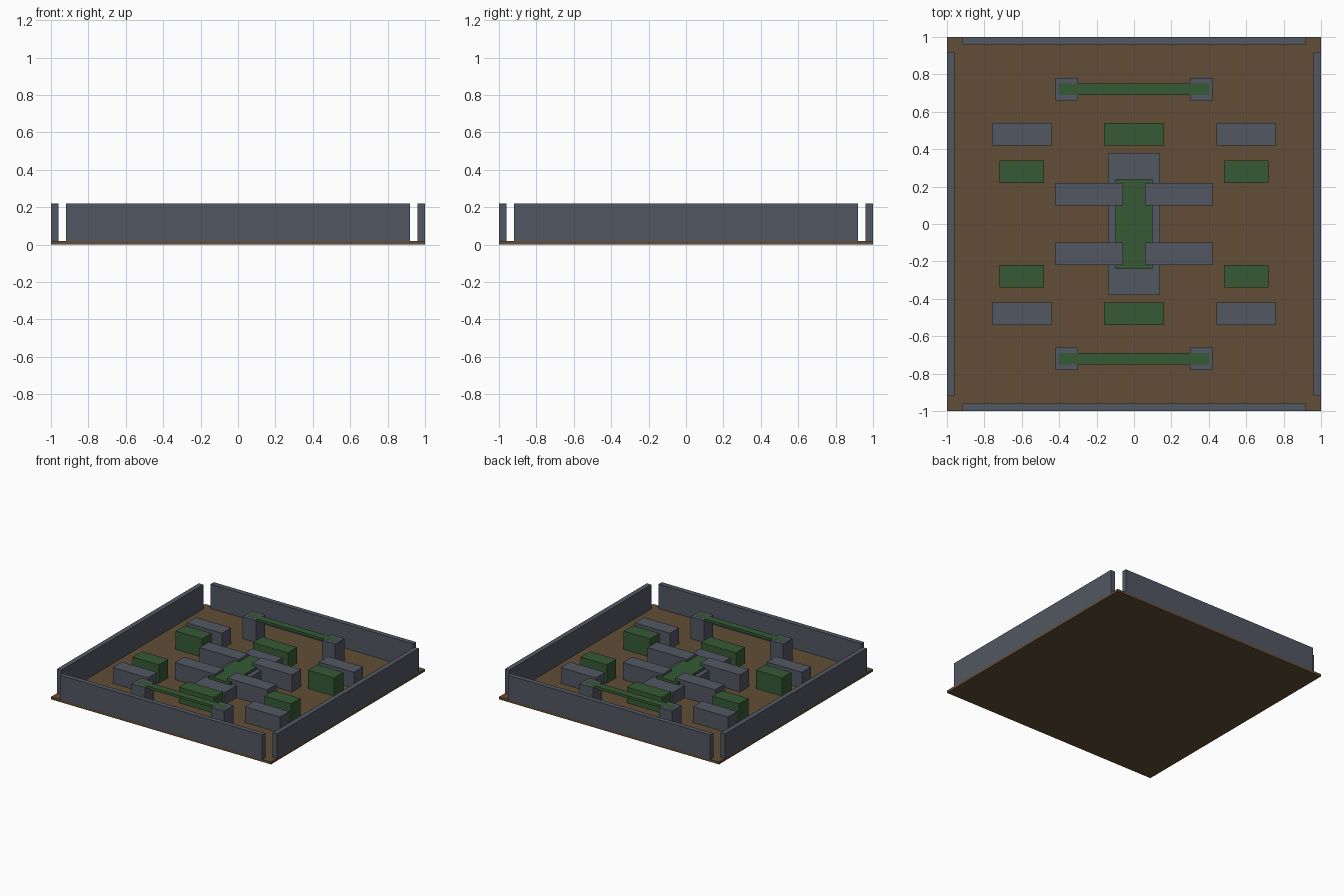
import bpy, bmesh

if "Cube" in bpy.data.objects:
    bpy.data.objects.remove(bpy.data.objects["Cube"])


def material(name, rgb):
    # sRGB 0-255 to linear
    m = bpy.data.materials.new(name)
    lin = [((c / 255 + 0.055) / 1.055) ** 2.4 for c in rgb]
    m.diffuse_color = (*lin, 1)
    m.use_nodes = True
    m.node_tree.nodes["Principled BSDF"].inputs["Base Color"].default_value = m.diffuse_color
    return m


dirt = material("brown_dirt", (97, 77, 54))
stone = material("grey_stone", (82, 87, 98))
hedge = material("hedge_green", (54, 90, 54))


def box(name, x, y, z, mat):
    """Axis-aligned box from (min, max) ranges."""
    bm = bmesh.new()
    bmesh.ops.create_cube(bm, size=1)
    for v in bm.verts:
        v.co = [r[0] if c < 0 else r[1] for c, r in zip(v.co, (x, y, z))]
    me = bpy.data.meshes.new(name)
    bm.to_mesh(me)
    bm.free()
    me.materials.append(mat)
    bpy.context.collection.objects.link(bpy.data.objects.new(name, me))


def flip(r, s):
    return r if s > 0 else (-r[1], -r[0])


F = 0.02  # floor top

# Floor slab
box("arena_floor", (-1, 1), (-1, 1), (0, F), dirt)

# Centre platform with green inlay on top
box("centre_platform", (-0.14, 0.14), (-0.38, 0.38), (F, 0.12), stone)
box("centre_inlay", (-0.10, 0.10), (-0.24, 0.24), (0.12, 0.14), hedge)

for s in (1, -1):
    # Perimeter walls, open at the corners
    box("end_wall", (-0.92, 0.92), flip((0.96, 1), s), (F, 0.22), stone)
    box("side_wall", flip((0.96, 1), s), (-0.92, 0.92), (F, 0.22), stone)
    # Hedge block beyond each end of the platform
    box("middle_hedge", (-0.16, 0.16), flip((0.42, 0.54), s), (F, 0.15), hedge)
    # Gate crossbeam
    box("gate_beam", (-0.40, 0.40), flip((0.69, 0.75), s), (0.18, 0.2005), hedge)
    for t in (1, -1):
        box("gate_post", flip((0.30, 0.42), t), flip((0.66, 0.78), s), (F, 0.20), stone)
        box("outer_barrier", flip((0.44, 0.76), t), flip((0.42, 0.54), s), (F, 0.15), stone)
        box("outer_hedge", flip((0.48, 0.72), t), flip((0.22, 0.34), s), (F, 0.17), hedge)
        box("inner_barrier", flip((0.06, 0.42), t), flip((0.10, 0.22), s), (F, 0.16), stone)
